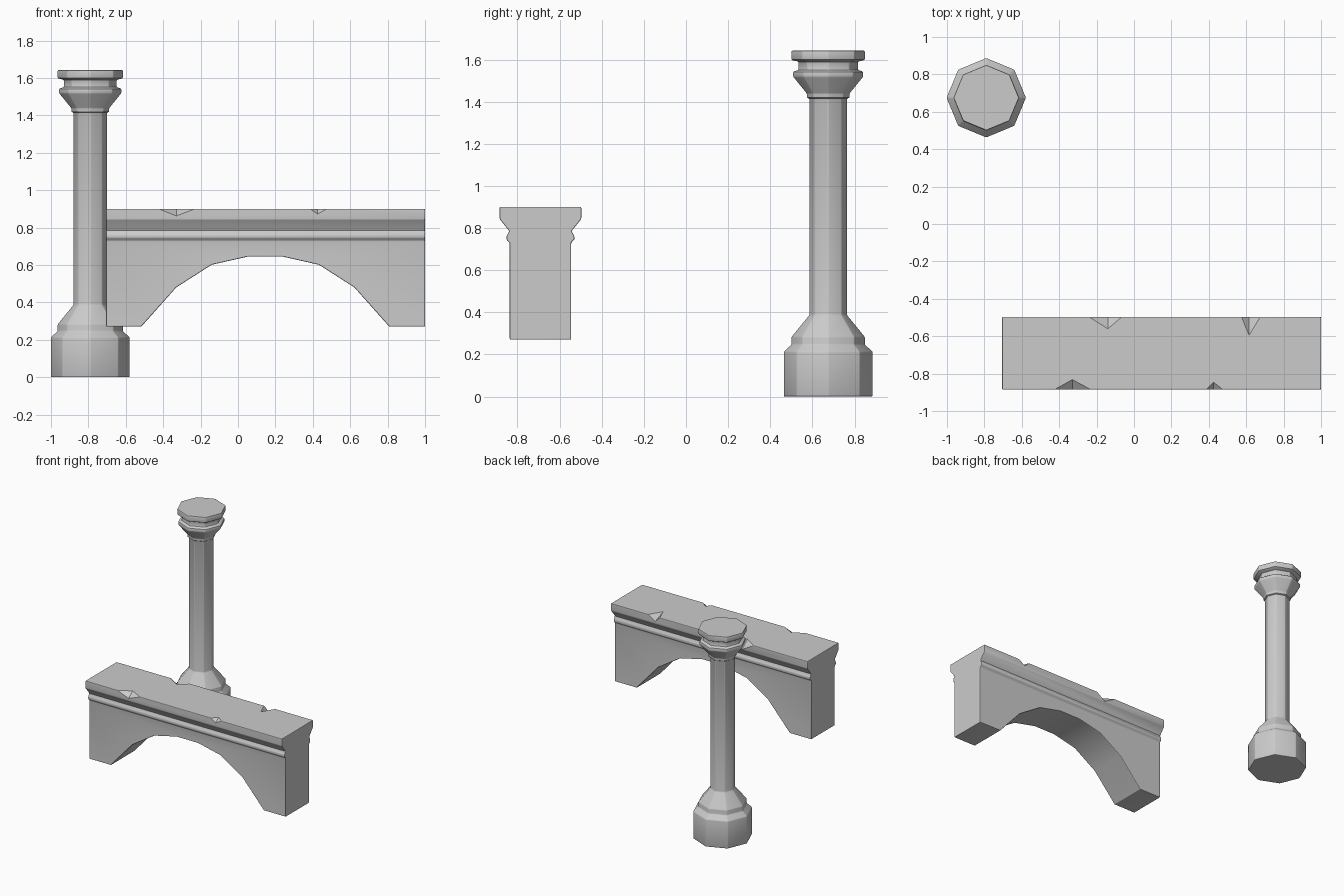
import bpy, bmesh, math
from mathutils import Vector

if "Cube" in bpy.data.objects:
    bpy.data.objects.remove(bpy.data.objects["Cube"])


def make_object(name, bm):
    bmesh.ops.recalc_face_normals(bm, faces=bm.faces)
    mesh = bpy.data.meshes.new(name)
    bm.to_mesh(mesh)
    bm.free()
    ob = bpy.data.objects.new(name, mesh)
    bpy.context.collection.objects.link(ob)
    return ob


def prism(name, points, offset):
    bm = bmesh.new()
    face = bm.faces.new([bm.verts.new(p) for p in points])
    new = bmesh.ops.extrude_face_region(bm, geom=[face])["geom"]
    bmesh.ops.translate(bm, vec=offset, verts=[g for g in new if isinstance(g, bmesh.types.BMVert)])
    return make_object(name, bm)


def apply(ob, kind, **settings):
    mod = ob.modifiers.new(kind, kind)
    for key, value in settings.items():
        setattr(mod, key, value)
    bpy.context.view_layer.objects.active = ob
    bpy.ops.object.modifier_apply(modifier=mod.name)


def cut(ob, cutter):
    apply(ob, 'BOOLEAN', operation='DIFFERENCE', object=cutter, solver='EXACT')
    bpy.data.objects.remove(cutter)


def soften(ob, width):
    apply(ob, 'BEVEL', width=width, segments=2, limit_method='ANGLE', angle_limit=math.radians(28))


# octagonal column, a profile of (radius, height) rings
profile = [(0.212, 0), (0.212, 0.213), (0.175, 0.246), (0.175, 0.283), (0.09, 0.387),
           (0.09, 1.415), (0.102, 1.418), (0.102, 1.438), (0.167, 1.518), (0.167, 1.542),
           (0.142, 1.550), (0.142, 1.590), (0.175, 1.598), (0.175, 1.642)]
bm = bmesh.new()
rings = []
for r, z in profile:
    rings.append([bm.verts.new((-0.79 + r * math.cos(i * math.pi / 4),
                                0.675 + r * math.sin(i * math.pi / 4), z)) for i in range(8)])
for low, high in zip(rings, rings[1:]):
    for i in range(8):
        j = (i + 1) % 8
        bm.faces.new((low[i], low[j], high[j], high[i]))
bm.faces.new(rings[0][::-1])
bm.faces.new(rings[-1])
column = make_object("column", bm)
soften(column, 0.005)

# bridge block: moulded cross-section run along x
CY = -0.691
half = [(0.146, 0.27), (0.146, 0.73), (0.161, 0.745), (0.161, 0.762), (0.148, 0.785),
        (0.194, 0.843), (0.194, 0.90)]
section = half + [(-y, z) for y, z in reversed(half)]
arch = prism("arch_block", [(-0.705, CY + y, z) for y, z in section], (1.705, 0, 0))

# faceted arch opening
MID = 0.146
side = [(0.7, 0.23), (0.663, 0.27), (0.476, 0.48), (0.287, 0.601), (0.092, 0.645)]
opening = side + [(-x, z) for x, z in reversed(side)]
cut(arch, prism("arch_cutter", [(MID + x, -1.1, z) for x, z in opening], (0, 0.8, 0)))
soften(arch, 0.005)

# chips along the top edges: left x, tip x, right x, edge y, inner y, bottom z
F, B = CY - 0.194, CY + 0.194
for x0, xm, x1, edge, inner, low in [(-0.425, -0.33, -0.23, F, -0.832, 0.862),
                                     (0.385, 0.425, 0.475, F, -0.845, 0.872),
                                     (-0.24, -0.14, -0.065, B, -0.56, 0.845),
                                     (0.575, 0.615, 0.675, B, -0.595, 0.86)]:
    pts = [Vector(p) for p in ((x0, edge, 0.9), (x1, edge, 0.9), (xm, inner, 0.9), (xm, edge, low))]
    centre = (pts[2] + pts[3]) / 2
    bm = bmesh.new()
    v = [bm.verts.new(centre + (p - centre) * 1.4) for p in pts]
    for tri in ((0, 1, 2), (0, 1, 3), (0, 2, 3), (1, 2, 3)):
        bm.faces.new([v[i] for i in tri])
    cut(arch, make_object("chip_cutter", bm))

# soft bevels, flat main faces
for ob in (column, arch):
    bpy.ops.object.select_all(action='DESELECT')
    ob.select_set(True)
    bpy.context.view_layer.objects.active = ob
    bpy.ops.object.shade_smooth_by_angle(angle=math.radians(20))
